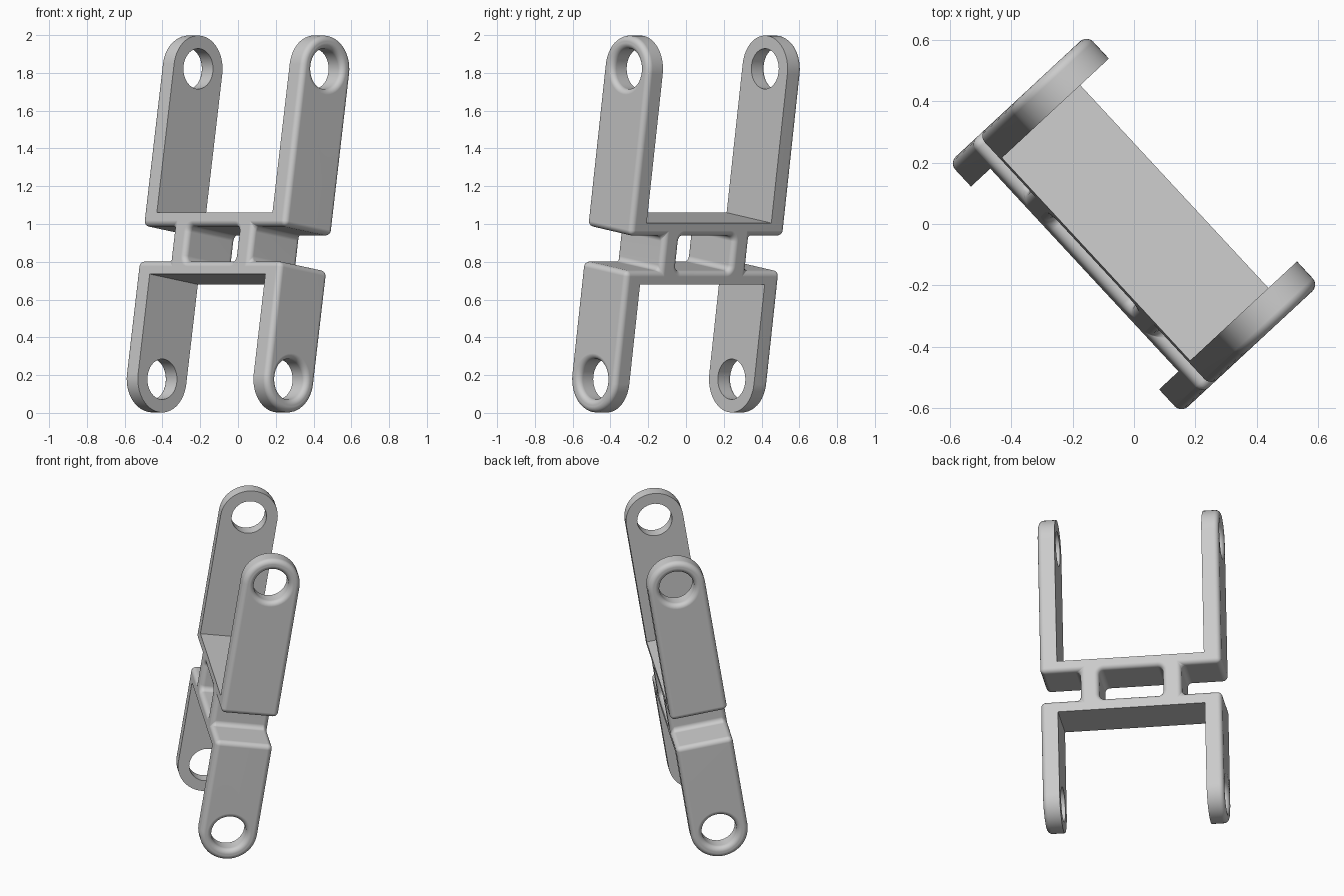
import bpy, bmesh
from math import sin, cos, pi, radians
from mathutils import Matrix

old = bpy.data.objects.get("Cube")
if old:
    bpy.data.objects.remove(old, do_unlink=True)

# Main sizes: x across the link, y through its depth, z along the arms
HALF_WIDTH = 0.555
INNER_WIDTH = 0.45
RADIUS = 0.176
HOLE_Z = 0.832
FILLET = 0.03
UPPER_PLATE = (-0.038, 0.033)
LOWER_PLATE = (-0.296, -0.225)
POST_INNER, POST_OUTER = 0.195, 0.31


def loft(name, rings):
    """Closed solid through a list of equal-length rings of points."""
    bm = bmesh.new()
    loops = [[bm.verts.new(p) for p in ring] for ring in rings]
    for a, b in zip(loops, loops[1:]):
        for i in range(len(a)):
            j = (i + 1) % len(a)
            bm.faces.new((a[i], a[j], b[j], b[i]))
    bm.faces.new(loops[0][::-1])
    bm.faces.new(loops[-1])
    bmesh.ops.recalc_face_normals(bm, faces=bm.faces)
    mesh = bpy.data.meshes.new(name)
    bm.to_mesh(mesh)
    bm.free()
    obj = bpy.data.objects.new(name, mesh)
    bpy.context.collection.objects.link(obj)
    return obj


def rounded_outline(half_a, half_b, radius, steps):
    """Rounded rectangle; a zero half_a gives a capsule, two zeros a circle."""
    points = []
    for k, (sa, sb) in enumerate(((1, 1), (-1, 1), (-1, -1), (1, -1))):
        for i in range(steps + 1):
            t = (k + i / steps) * pi / 2
            p = (sa * half_a + radius * cos(t), sb * half_b + radius * sin(t))
            if not points or max(abs(p[0] - points[-1][0]), abs(p[1] - points[-1][1])) > 1e-5:
                points.append(p)
    if max(abs(points[0][0] - points[-1][0]), abs(points[0][1] - points[-1][1])) < 1e-5:
        points.pop()
    return points


def box(name, x, y, z):
    return loft(name, [[(x[0], y[0], h), (x[1], y[0], h), (x[1], y[1], h), (x[0], y[1], h)] for h in z])


def flared_cutter(name, half_a, half_b, radius, depth, place, steps=8):
    """Through-hole cutter whose mouths widen into a rounded rim at +-depth."""
    side = [(depth - FILLET + FILLET * sin(t), FILLET * (1 - cos(t)))
            for t in (i * pi / 12 for i in range(7))]
    side.append((depth + 0.1, FILLET))
    stations = [(-d, o) for d, o in reversed(side)] + side
    return loft(name, [[place(a, b, d) for a, b in rounded_outline(half_a, half_b, radius + o, steps)]
                       for d, o in stations])


def apply_modifier(obj, kind, **settings):
    mod = obj.modifiers.new(kind.title(), kind)
    for key, value in settings.items():
        setattr(mod, key, value)
    bpy.context.view_layer.objects.active = obj
    bpy.ops.object.modifier_apply(modifier=mod.name)


def cut(obj, cutter):
    apply_modifier(obj, 'BOOLEAN', operation='DIFFERENCE', solver='EXACT', object=cutter)
    bpy.data.objects.remove(cutter, do_unlink=True)


bpy.ops.object.select_all(action='DESELECT')

# Solid capsule-shaped blank
outline = rounded_outline(0, HOLE_Z, RADIUS, 12)
link = loft("double_clevis_link", [[(x, y, z) for y, z in outline] for x in (-HALF_WIDTH, HALF_WIDTH)])

# Side notches leave the narrow neck; then round every outer edge
gap = (LOWER_PLATE[1], UPPER_PLATE[0])
for span in ((POST_OUTER, 1), (-1, -POST_OUTER)):
    cut(link, box("notch_cutter", span, (-1, 1), gap))
apply_modifier(link, 'BEVEL', width=FILLET, segments=5, limit_method='ANGLE',
               angle_limit=radians(30), use_clamp_overlap=False)

# Window between the two posts
middle = sum(gap) / 2
half_gap = (gap[1] - gap[0]) / 2
cut(link, flared_cutter("window_cutter", POST_INNER - FILLET, half_gap - FILLET, FILLET, RADIUS,
                        lambda a, b, d: (a, d, middle + b)))

# Pin holes through both pairs of arms
for height in (HOLE_Z, -HOLE_Z):
    cut(link, flared_cutter("pin_hole_cutter", 0, 0, 0.107, HALF_WIDTH,
                            lambda a, b, d: (d, a, height + b), 10))

# Sharp-edged pockets between the arms
for z in ((UPPER_PLATE[1], 2), (-2, LOWER_PLATE[0])):
    cut(link, box("pocket_cutter", (-INNER_WIDTH, INNER_WIDTH), (-1, 1), z))

# Plain grey metal
grey = bpy.data.materials.new("plain_grey")
grey.use_nodes = True
colour = (0.6, 0.6, 0.6, 1)
grey.diffuse_color = colour
grey.node_tree.nodes["Principled BSDF"].inputs["Base Color"].default_value = colour
link.data.materials.clear()
link.data.materials.append(grey)

# Turn, lean and stand the link
link.matrix_world = (Matrix.Translation((0, 0, 1)) @ Matrix.Rotation(radians(-47.15), 4, 'Z')
                     @ Matrix.Rotation(radians(-9), 4, 'X'))
link.select_set(True)
bpy.context.view_layer.objects.active = link
bpy.ops.object.shade_smooth_by_angle(angle=radians(30))
weighted = link.modifiers.new("Weighted Normals", 'WEIGHTED_NORMAL')
weighted.keep_sharp = True
